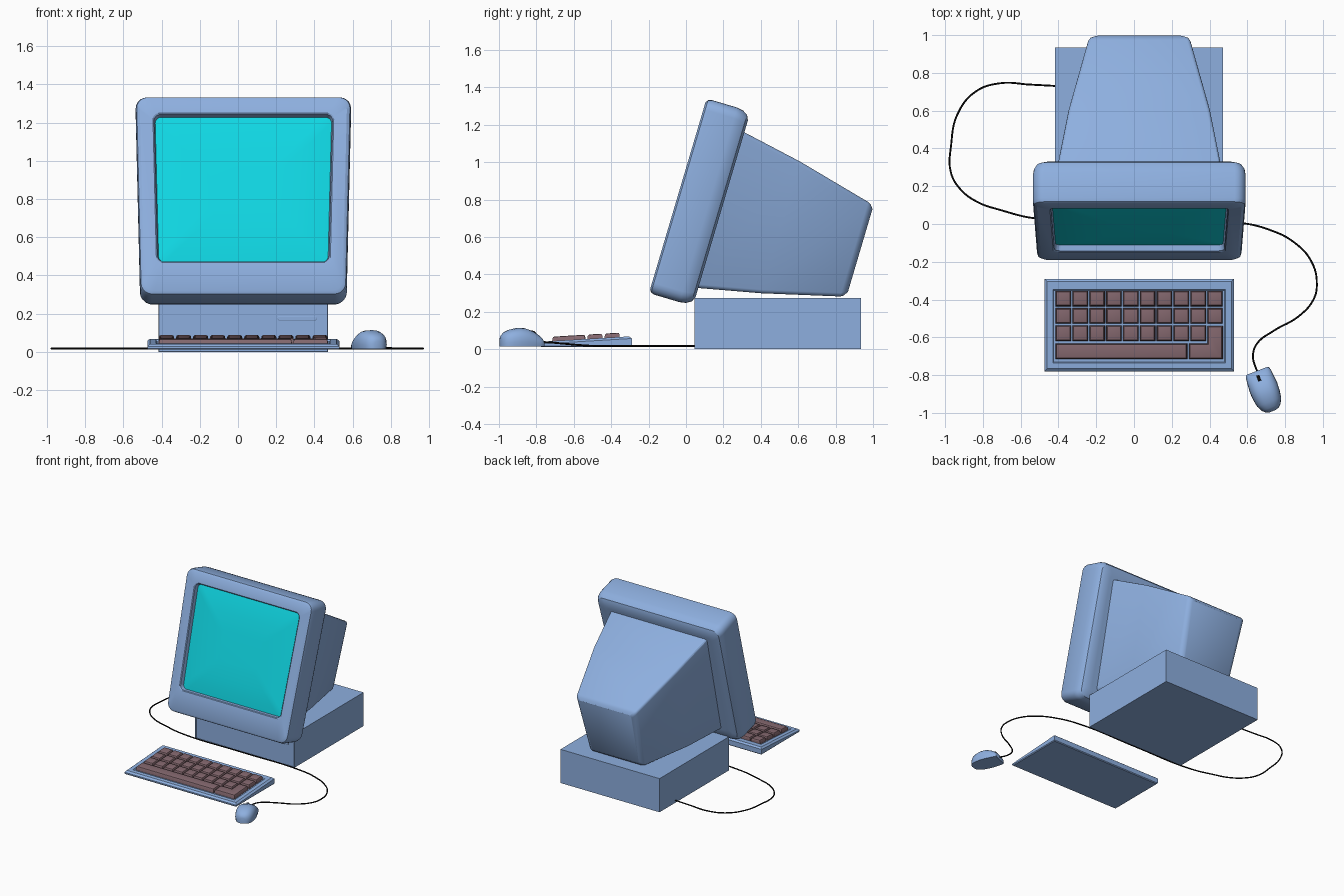
import bpy, bmesh, math
from mathutils import Vector

if "Cube" in bpy.data.objects:
    bpy.data.objects.remove(bpy.data.objects["Cube"])

CX = 0.028  # centre line of the computer


def material(name, rgb):
    m = bpy.data.materials.new(name)
    m.diffuse_color = (*rgb, 1)
    m.use_nodes = True
    m.node_tree.nodes["Principled BSDF"].inputs["Base Color"].default_value = m.diffuse_color
    return m


BLUE = material("case_blue", (0.27, 0.43, 0.74))
CYAN = material("screen_cyan", (0.005, 0.68, 0.77))
MAUVE = material("key_mauve", (0.235, 0.14, 0.16))
BLACK = material("cable_black", (0.003, 0.003, 0.003))


def finish(name, bm, mats, angle=30):
    bmesh.ops.recalc_face_normals(bm, faces=bm.faces)
    me = bpy.data.meshes.new(name)
    bm.to_mesh(me)
    bm.free()
    for m in mats:
        me.materials.append(m)
    me.shade_smooth()
    me.set_sharp_from_angle(angle=math.radians(angle))
    ob = bpy.data.objects.new(name, me)
    bpy.context.collection.objects.link(ob)
    return ob


def loft(bm, loops, mat_from=None):
    """Skin a list of equal-length point loops and cap both ends."""
    rings = [[bm.verts.new(p) for p in loop] for loop in loops]
    n = len(rings[0])
    bm.faces.new(rings[0])
    for k, (a, b) in enumerate(zip(rings, rings[1:])):
        for i in range(n):
            j = (i + 1) % n
            f = bm.faces.new((a[i], a[j], b[j], b[i]))
            f.material_index = int(mat_from is not None and k >= mat_from)
    cap = bm.faces.new(rings[-1])
    cap.material_index = int(mat_from is not None)


def tilted(x, u, n):
    """Monitor frame: u runs up the leaning screen, n runs backwards."""
    return (CX + x, -0.198 + 0.284 * u + 0.959 * n, 0.30 + 0.959 * u - 0.284 * n)


def rounded(hb, ht, u0, u1, r, n, k=5):
    """Rounded trapezoid loop in the monitor frame."""
    pts = []
    for q, (sx, su) in enumerate(((1, 1), (-1, 1), (-1, -1), (1, -1))):
        for i in range(k + 1):
            a = math.pi / 2 * (q + i / k)
            u = (u1 - r if su > 0 else u0 + r) + r * math.sin(a)
            hw = hb + (ht - hb) * (u - u0) / (u1 - u0)
            pts.append(tilted(sx * (hw - r) + r * math.cos(a), u, n))
    return pts


# Monitor bezel with recessed, slightly bulging screen
loops = []
for d, n in ((0.10, 0.245), (0.05, 0.245), (0.022, 0.232), (0.006, 0.205), (0, 0.17),
             (0, 0.03), (0.006, 0.01), (0.022, 0)):
    loops.append(rounded(0.54 - d, 0.565 - d, d, 1.085 - d, 0.06 - d * 0.3, n))
for d, n in ((0, 0), (0.006, 0.005), (0.012, 0.035), (0.07, 0.026), (0.16, 0.018), (0.28, 0.014)):
    loops.append(rounded(0.455 - d, 0.474 - d, 0.175 + d, 0.99 - d, 0.032, n))
bm = bmesh.new()
loft(bm, loops, mat_from=10)
finish("monitor_bezel", bm, [BLUE, CYAN])

# Tapering tube housing behind the bezel
bm = bmesh.new()
loft(bm, [rounded(h * 0.9, h, u0, u1, 0.02, n, 3) for h, u0, u1, n in (
    (0.44, 0.09, 0.972, 0.22), (0.435, 0.10, 0.97, 0.24), (0.375, 0.169, 0.904, 0.573),
    (0.272, 0.273, 0.80, 0.985), (0.262, 0.284, 0.79, 1.003), (0.237, 0.31, 0.77, 1.018))])
finish("monitor_housing", bm, [BLUE])


def box_loop(x0, x1, y0, y1, z):
    """Horizontal rectangle; z may be a function of y."""
    zf = z if callable(z) else (lambda y: z)
    return [(x, y, zf(y)) for x, y in ((x0, y0), (x1, y0), (x1, y1), (x0, y1))]


# System case with a recessed front panel
bm = bmesh.new()
loft(bm, [box_loop(-0.417, 0.472, 0.045, 0.935, z) for z in (0, 0.273)])
front = [f for f in bm.faces if abs(f.calc_center_median().y - 0.045) < 1e-4]
bmesh.ops.inset_region(bm, faces=front, thickness=0.02, depth=0)
bmesh.ops.inset_region(bm, faces=front, thickness=0.004, depth=-0.012)
finish("system_case", bm, [BLUE])

# Disk drive slot on the front panel
bm = bmesh.new()
slot = []
for y, d in ((0.06, 0), (0.051, 0), (0.049, 0.003)):
    ring = []
    for i in range(12):
        a = math.tau * (i + 0.5) / 12
        side = 0.094 if math.cos(a) > 0 else -0.094
        ring.append((0.31 + side + (0.011 - d) * math.cos(a), y, 0.176 + (0.011 - d) * math.sin(a)))
    slot.append(ring)
loft(bm, slot)
finish("drive_slot", bm, [BLUE])


# Keyboard body: sloping top with a sunken key tray
def deck(y, off=0.0):
    return 0.04 + 0.06 * (y + 0.78) + off


def kb(d, z, back=0.0):
    return box_loop(-0.475 + d, 0.53 - d, -0.78 + d, -0.29 - d - back, z)


bm = bmesh.new()
loft(bm, [kb(0.006, 0.012), kb(0, 0.018), kb(0, lambda y: deck(y, -0.012)),
          kb(0.014, deck), kb(0.045, deck, 0.012),
          kb(0.05, lambda y: deck(y, -0.008), 0.012)])
finish("keyboard_body", bm, [BLUE], 20)

# Keys: tapered caps over any plan outline (counter-clockwise)
bm = bmesh.new()


def key(outline):
    n = len(outline)
    pts = [Vector(p) for p in outline]
    rings = []
    for d, h in ((0, -0.008), (0.002, 0.014), (0.006, 0.021), (0.012, 0.023)):
        ring = []
        for i, p in enumerate(pts):
            e0 = (p - pts[i - 1]).normalized()
            e1 = (pts[(i + 1) % n] - p).normalized()
            q = p + d * (Vector((-e0.y, e0.x)) + Vector((-e1.y, e1.x)))
            ring.append((q.x, q.y, deck(q.y, h)))
        rings.append(ring)
    loft(bm, rings)


def rect(x0, x1, y0, y1):
    return [(x0, y0), (x1, y0), (x1, y1), (x0, y1)]


for row in range(3):
    y = -0.436 - row * 0.0915
    for col in range(10 if row < 2 else 9):
        x = -0.415 + col * 0.0892
        key(rect(x, x + 0.082, y, y + 0.082))
key(rect(-0.415, 0.282, -0.716, -0.633))  # space bar
key([(0.29, -0.716), (0.47, -0.716), (0.47, -0.54), (0.388, -0.54),
     (0.388, -0.633), (0.29, -0.633)])  # L-shaped return key
finish("keyboard_keys", bm, [MAUVE], 25)

# Mouse, lofted from tail to head
HEAD = Vector((-0.36, 0.933, 0))
SIDE = Vector((0.933, 0.36, 0))


def mouse_pt(s, v, z):
    return Vector((0.69, -0.877, 0.015 + z)) + SIDE * s + HEAD * v


rings = []
for v, w, h in ((-0.122, 0.018, 0.045), (-0.116, 0.036, 0.06), (-0.10, 0.054, 0.076),
                (-0.07, 0.068, 0.09), (-0.03, 0.075, 0.099), (0.01, 0.077, 0.098),
                (0.05, 0.074, 0.084), (0.08, 0.071, 0.066), (0.10, 0.067, 0.047),
                (0.107, 0.06, 0.035)):
    ring = [mouse_pt(w * 0.95, v, 0)]
    for i in range(13):
        a = math.pi * i / 12
        c, s = math.cos(a), math.sin(a)
        ring.append(mouse_pt(w * math.copysign(abs(c) ** 0.8, c), v, h * (0.25 + 0.75 * s ** 0.8)))
    ring.append(mouse_pt(-w * 0.95, v, 0))
    rings.append(ring)
bm = bmesh.new()
loft(bm, rings)
finish("mouse_body", bm, [BLUE], 40)

# Scroll wheel
bm = bmesh.new()
loft(bm, [[mouse_pt(s, 0.06 + 0.024 * math.cos(math.tau * i / 16),
                    0.06 + 0.024 * math.sin(math.tau * i / 16)) for i in range(16)]
          for s in (-0.014, 0.003)])
finish("mouse_wheel", bm, [BLACK])

# Mouse cable sweeping round the front to the left side of the case
path = [(0.655, -0.79), (0.63, -0.70), (0.65, -0.635), (0.74, -0.565), (0.87, -0.49), (0.95, -0.40),
        (0.968, -0.32), (0.94, -0.20), (0.845, -0.095), (0.715, -0.03), (0.57, 0.005), (0.0, 0.018),
        (-0.525, 0.03), (-0.71, 0.075), (-0.826, 0.115), (-0.92, 0.185), (-0.97, 0.275),
        (-0.968, 0.42), (-0.935, 0.58), (-0.84, 0.70), (-0.71, 0.745), (-0.55, 0.738), (-0.40, 0.73)]
cu = bpy.data.curves.new("mouse_cable", 'CURVE')
cu.dimensions = '3D'
cu.bevel_depth = 0.005
cu.bevel_resolution = 2
cu.resolution_u = 6
cu.use_fill_caps = True
sp = cu.splines.new('BEZIER')
sp.bezier_points.add(len(path) - 1)
for i, (bp, (x, y)) in enumerate(zip(sp.bezier_points, path)):
    bp.co = (x, y, 0.018 + max(0, 0.022 - 0.006 * i))
    bp.handle_left_type = bp.handle_right_type = 'AUTO'
cu.materials.append(BLACK)
bpy.context.collection.objects.link(bpy.data.objects.new("mouse_cable", cu))
